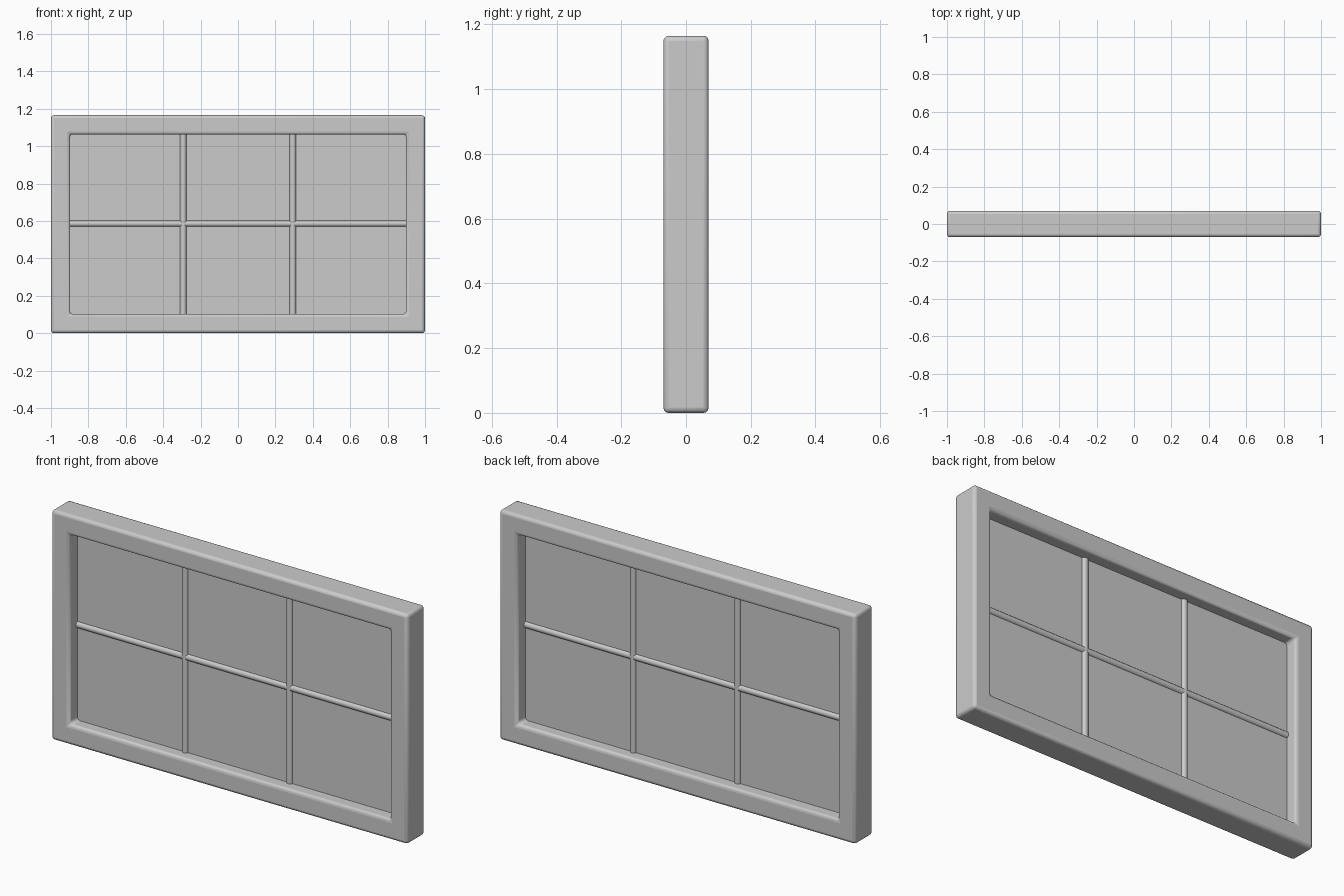
import bpy
import math

if "Cube" in bpy.data.objects:
    bpy.data.objects.remove(bpy.data.objects["Cube"], do_unlink=True)

HEIGHT, DEPTH, BORDER = 1.165, 0.14, 0.102
MID_Z = HEIGHT / 2

grey = bpy.data.materials.new("plain_grey")
grey.use_nodes = True
colour = (0.6, 0.6, 0.6, 1)
grey.diffuse_color = colour
grey.node_tree.nodes["Principled BSDF"].inputs["Base Color"].default_value = colour


def finish(obj, name, angle=60):
    obj.name = name
    obj.data.materials.append(grey)
    bpy.ops.object.select_all(action='DESELECT')
    obj.select_set(True)
    bpy.context.view_layer.objects.active = obj
    bpy.ops.object.shade_smooth_by_angle(angle=math.radians(angle))


def bar(name, location, length, rotation, radius):
    bpy.ops.mesh.primitive_cylinder_add(vertices=24, radius=radius, depth=length,
                                        location=location, rotation=rotation)
    finish(bpy.context.object, name)


# Mitred frame: outer and inner rectangles on both faces, joined into a ring
def rectangle(inset, y):
    x, z = 1 - inset, MID_Z - inset
    return [(-x, y, MID_Z - z), (x, y, MID_Z - z), (x, y, MID_Z + z), (-x, y, MID_Z + z)]


loops = [(0, -1), (0, 1), (BORDER, 1), (BORDER, -1)]
verts = [v for inset, side in loops for v in rectangle(inset, side * DEPTH / 2)]
faces = []
for a in range(4):
    b = (a + 1) % 4
    for i in range(4):
        j = (i + 1) % 4
        faces.append((a * 4 + i, a * 4 + j, b * 4 + j, b * 4 + i))
mesh = bpy.data.meshes.new("window_frame")
mesh.from_pydata(verts, [], faces)
frame = bpy.data.objects.new("window_frame", mesh)
bpy.context.collection.objects.link(frame)
bevel = frame.modifiers.new("rounded_edges", 'BEVEL')
bevel.width = 0.016
bevel.segments = 3
bevel.limit_method = 'ANGLE'
finish(frame, "window_frame")

# Thin pane in the middle of the frame
bpy.ops.mesh.primitive_cube_add(size=1, location=(0, 0, MID_Z))
pane = bpy.context.object
pane.scale = (2 - 1.8 * BORDER, 0.01, HEIGHT - 1.8 * BORDER)
bpy.ops.object.transform_apply(location=False, rotation=False, scale=True)
finish(pane, "window_pane", 30)

# Round glazing bars
for side, x in (("right", -0.293), ("left", 0.293)):
    bar(side + "_upright_bar", (x, 0, MID_Z), HEIGHT - 1.8 * BORDER, (0, 0, 0), 0.018)
bar("cross_bar", (0, 0, MID_Z + 0.003), 2 - 1.8 * BORDER, (0, math.pi / 2, 0), 0.017)
